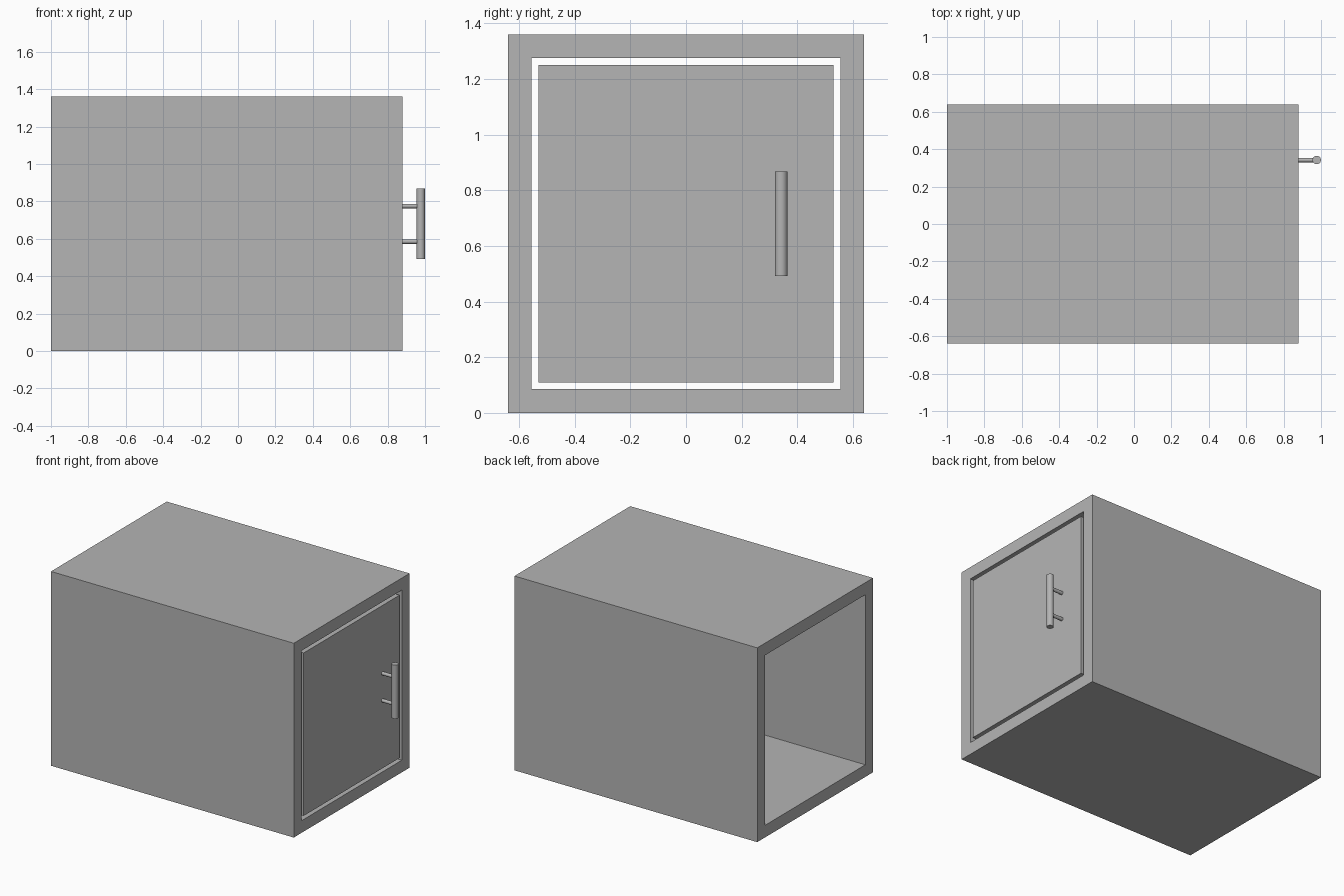
import bpy
import bmesh
import math

cube = bpy.data.objects.get("Cube")
if cube:
    bpy.data.objects.remove(cube, do_unlink=True)

BACK, FRONT = -1.0, 0.88          # open end and door end along x
HALF_W, HEIGHT, WALL = 0.64, 1.36, 0.085
GAP = 0.025                       # clearance around the door
GRIP_X, GRIP_Y, GRIP_Z = 0.977, 0.342, 0.68

grey = bpy.data.materials.new("plain grey")
grey.use_nodes = True
grey.diffuse_color = (0.46, 0.46, 0.46, 1)
grey.node_tree.nodes["Principled BSDF"].inputs["Base Color"].default_value = (0.46, 0.46, 0.46, 1)


def add_mesh(name, bm):
    bmesh.ops.recalc_face_normals(bm, faces=bm.faces)
    mesh = bpy.data.meshes.new(name)
    bm.to_mesh(mesh)
    bm.free()
    mesh.materials.append(grey)
    obj = bpy.data.objects.new(name, mesh)
    bpy.context.collection.objects.link(obj)
    return obj


def rectangle(inset):
    """Corners of the box section, moved inwards by inset."""
    y, low, high = HALF_W - inset, inset, HEIGHT - inset
    return [(-y, low), (y, low), (y, high), (-y, high)]


def add_rod(name, radius, length, location, rotation=(0, 0, 0)):
    bpy.ops.mesh.primitive_cylinder_add(vertices=32, radius=radius, depth=length,
                                        location=location, rotation=rotation)
    rod = bpy.context.object
    rod.name = name
    rod.data.materials.append(grey)
    bpy.ops.object.shade_smooth_by_angle(angle=math.radians(40))


# Cabinet shell: four-sided tube, open at the back end
bm = bmesh.new()
loops = [[bm.verts.new((x, y, z)) for y, z in rectangle(inset)]
         for x, inset in ((BACK, 0), (FRONT, 0), (FRONT, WALL), (BACK, WALL))]
for a, b in zip(loops, loops[1:] + loops[:1]):
    for i in range(4):
        j = (i + 1) % 4
        bm.faces.new((a[i], a[j], b[j], b[i]))
add_mesh("cabinet_shell", bm)

# Door: flush panel set inside the frame
bm = bmesh.new()
panel = bm.faces.new([bm.verts.new((FRONT, y, z)) for y, z in rectangle(WALL + GAP)])
extruded = bmesh.ops.extrude_face_region(bm, geom=[panel], use_keep_orig=True)
bmesh.ops.translate(bm, vec=(-WALL, 0, 0),
                    verts=[v for v in extruded["geom"] if isinstance(v, bmesh.types.BMVert)])
add_mesh("door", bm)

# Handle: upright grip on two standoffs
add_rod("handle_grip", 0.0225, 0.375, (GRIP_X, GRIP_Y, GRIP_Z))
for name, side in (("upper", 1), ("lower", -1)):
    add_rod(f"{name}_handle_standoff", 0.012, GRIP_X - FRONT,
            ((GRIP_X + FRONT) / 2, GRIP_Y, GRIP_Z + side * 0.095), (0, math.pi / 2, 0))
